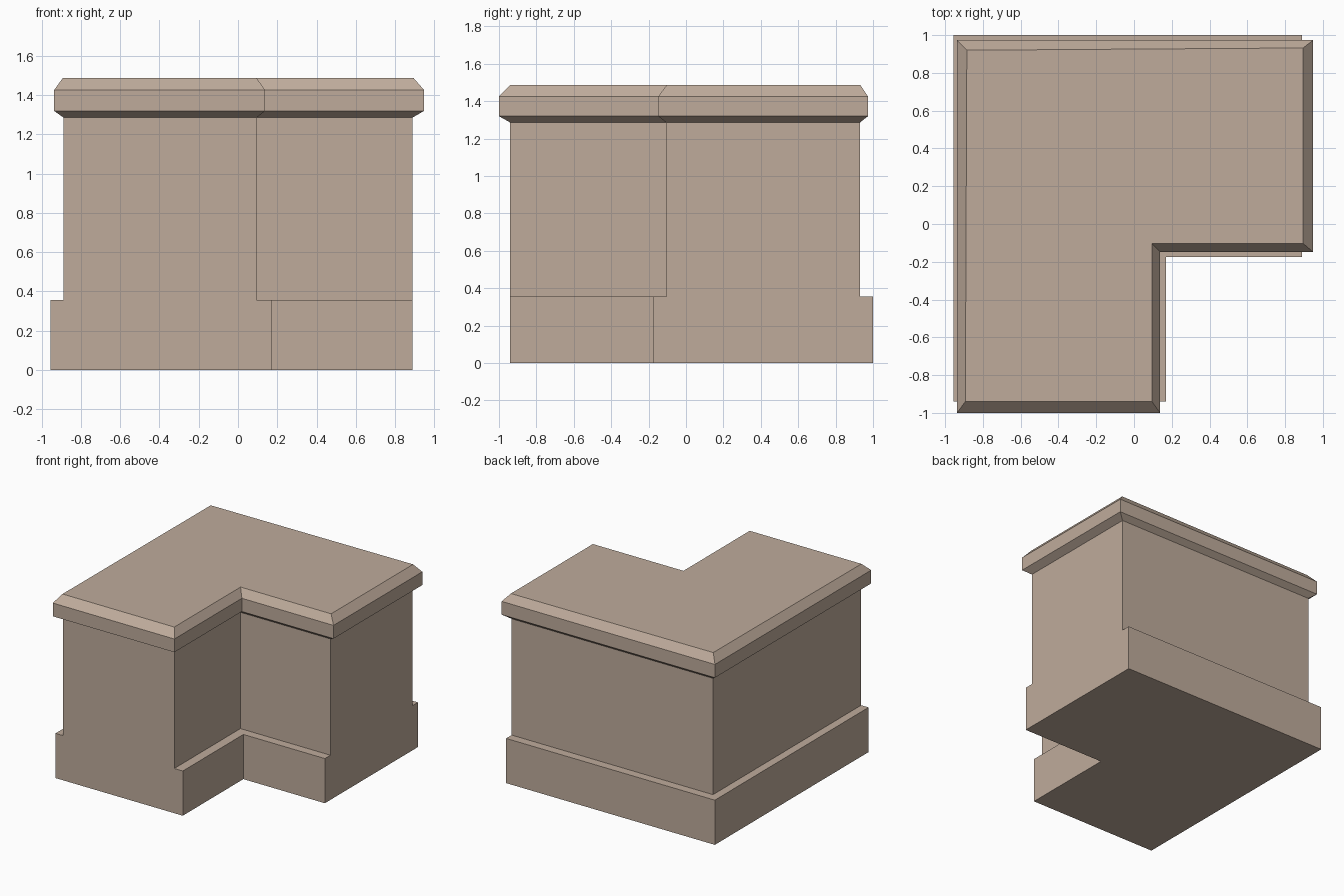
import bpy
import bmesh

cube = bpy.data.objects.get("Cube")
if cube:
    bpy.data.objects.remove(cube, do_unlink=True)

stone = bpy.data.materials.new("warm beige stone")
stone.use_nodes = True
colour = (0.52, 0.41, 0.33, 1)
stone.diffuse_color = colour
stone.node_tree.nodes["Principled BSDF"].inputs["Base Color"].default_value = colour


def outline(left, right, front, back, notch_x, notch_y):
    """L-shaped plan with its notch at the front left."""
    return [(left, front), (notch_x, front), (notch_x, notch_y),
            (right, notch_y), (right, back), (left, back)]


def loft(name, sections):
    """Join (outline, height) sections into a closed flat-faced solid."""
    bm = bmesh.new()
    rings = [[bm.verts.new((x, y, z)) for x, y in plan] for plan, z in sections]
    bm.faces.new(rings[0][::-1])
    bm.faces.new(rings[-1])
    for low, high in zip(rings, rings[1:]):
        for i in range(len(low)):
            j = (i + 1) % len(low)
            bm.faces.new((low[i], low[j], high[j], high[i]))
    bmesh.ops.recalc_face_normals(bm, faces=bm.faces)
    mesh = bpy.data.meshes.new(name)
    bm.to_mesh(mesh)
    bm.free()
    mesh.materials.append(stone)
    obj = bpy.data.objects.new(name, mesh)
    bpy.context.collection.objects.link(obj)


base_plan = outline(-0.955, 0.89, -0.94, 1.0, 0.17, -0.175)
wall_plan = outline(-0.89, 0.89, -0.94, 0.93, 0.095, -0.105)
rim_plan = outline(-0.937, 0.948, -1.0, 0.973, 0.138, -0.148)

# Cap top is slightly out of square at the back
top_plan = outline(-0.893, 0.895, -0.94, 0.932, 0.095, -0.103)
top_plan[-1] = (-0.885, 0.92)

# Plinth, upright walls and bevelled coping
loft("plinth", [(base_plan, 0), (base_plan, 0.357)])
loft("walls", [(wall_plan, 0.357), (wall_plan, 1.286)])
loft("coping", [(wall_plan, 1.286), (rim_plan, 1.32),
                (rim_plan, 1.426), (top_plan, 1.487)])
